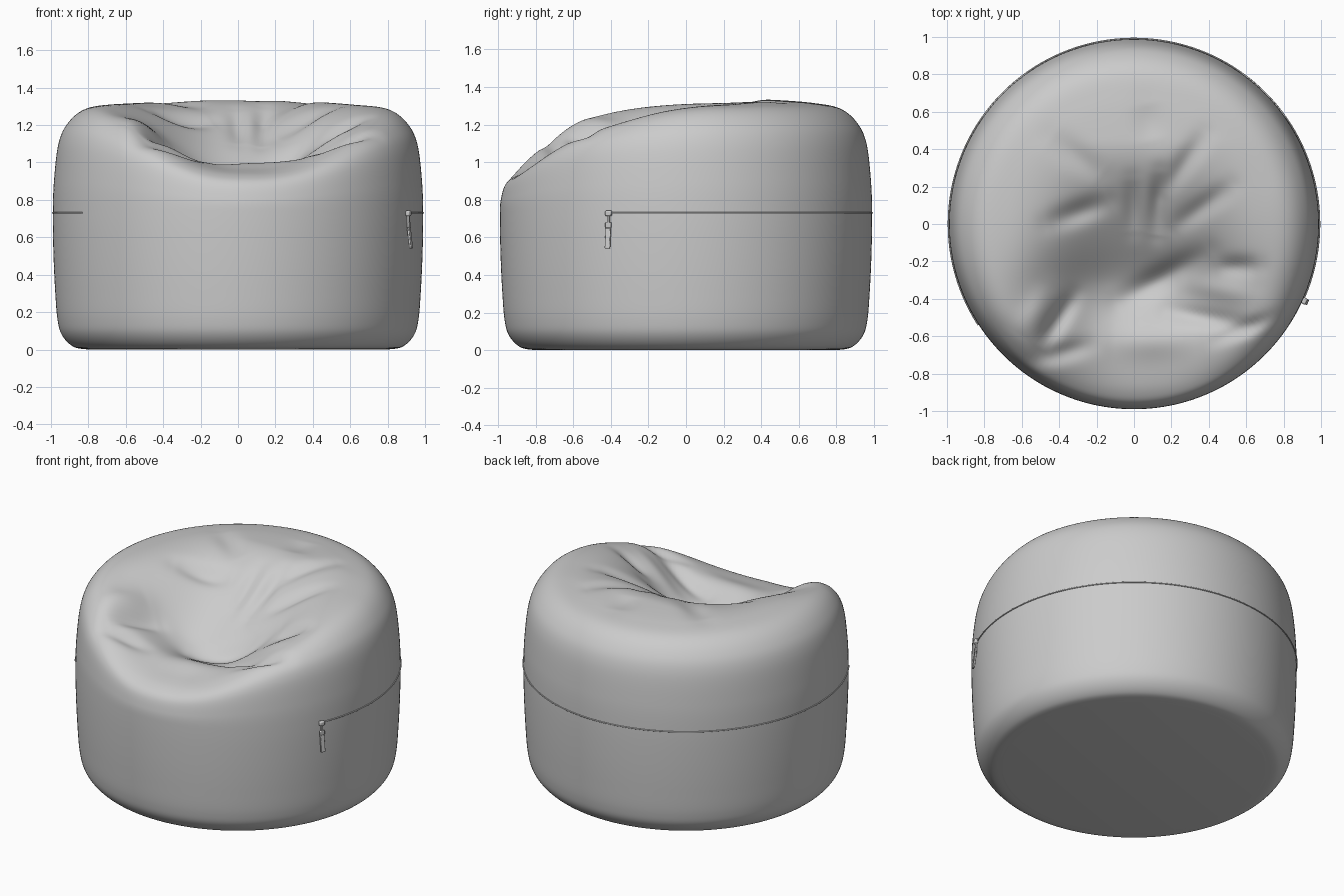
import bpy, bmesh, math
from mathutils import Vector

cube = bpy.data.objects.get("Cube")
if cube:
    bpy.data.objects.remove(cube)


def material(name, value):
    mat = bpy.data.materials.new(name)
    mat.use_nodes = True
    colour = (value, value, value, 1)
    mat.diffuse_color = colour
    mat.node_tree.nodes["Principled BSDF"].inputs["Base Color"].default_value = colour
    return mat


FABRIC = material("grey fabric", 0.6)
SEGMENTS, STEPS = 200, 10
SHOULDER = 0.75      # the cushion only sags above this height
CROWN = 1.335

# Radius and height, from the base up to the crown
PROFILE = [(0.80, 0), (0.88, 0.015), (0.94, 0.075), (0.965, 0.16), (0.978, 0.32),
           (0.987, 0.52), (0.99, 0.72), (0.984, 0.9), (0.96, 1.1), (0.91, 1.21),
           (0.82, 1.285), (0.68, 1.315), (0.5, 1.33), (0.33, CROWN), (0.16, CROWN), (0.01, CROWN)]

# Fabric folds: start, end, width, depth (negative depth is a ridge)
FOLDS = [((-.46, .00), (-.14, .12), .06, .035), ((-.44, .46), (-.18, .26), .07, .022),
         ((-.01, .24), (.00, -.04), .05, .025), ((.14, .28), (.12, -.06), .05, .035),
         ((.16, .16), (.38, .48), .055, .028), ((.10, .45), (.06, .64), .08, .014),
         ((.22, -.02), (.52, .20), .055, .03), ((-.08, -.42), (.40, -.15), .065, .045),
         ((-.50, -.66), (-.32, -.38), .05, .045), ((-.56, -.74), (-.24, -.65), .05, .035),
         ((.18, -.47), (.62, -.54), .05, .04), ((.45, -.23), (.67, -.23), .05, .035),
         ((.44, -.62), (.74, -.50), .04, .03), ((.28, -.32), (.64, -.39), .06, -.025),
         ((-.60, -.60), (-.44, -.34), .07, -.025), ((-.12, -.62), (.34, -.61), .10, -.03)]


def smooth(a, b, v):
    t = max(0, min(1, (v - a) / (b - a)))
    return t * t * (3 - 2 * t)


def fold_depth(p, start, end, width, depth):
    """Soft groove that fades out towards both ends."""
    a, b = Vector(start), Vector(end)
    t = max(0, min(1, (p - a).dot(b - a) / (b - a).length_squared))
    fade = 0.3 + 0.7 * math.sin(math.pi * t)
    return depth * fade * math.exp(-((p - a.lerp(b, t)).length / width) ** 2)


def sag(x, y):
    """How far the seat drops below the crown."""
    drop = 0.325 * smooth(0.45, -0.33, y) + 0.09 * math.exp(-((y + 0.38) / 0.2) ** 2)
    half_width = 0.46 + 0.1 * smooth(0.1, -0.7, y)
    drop *= math.exp(-(abs(x - 0.05) / half_width) ** 2.7)
    drop += 0.05 * smooth(0.2, 0.9, x) * smooth(0.2, -0.5, y)
    drop += 0.04 * smooth(-0.45, -0.85, y)
    return drop + sum(fold_depth(Vector((x, y)), *f) for f in FOLDS)


def spline(points):
    """Catmull-Rom curve through the points."""
    pts = [Vector(p) for p in points]
    pts = [pts[0]] + pts + [pts[-1]]
    out = []
    for a, b, c, d in zip(pts, pts[1:], pts[2:], pts[3:]):
        for i in range(STEPS):
            t = i / STEPS
            out.append(0.5 * (2 * b + (c - a) * t + (2 * a - 5 * b + 4 * c - d) * t * t
                              + (3 * b - a - 3 * c + d) * t ** 3))
    return out + [pts[-1]]


def finish(obj, angle=60):
    obj.data.materials.append(FABRIC)
    bpy.ops.object.select_all(action="DESELECT")
    obj.select_set(True)
    bpy.context.view_layer.objects.active = obj
    bpy.ops.object.shade_smooth_by_angle(angle=math.radians(angle))
    return obj


def mesh_object(name, bm):
    bmesh.ops.recalc_face_normals(bm, faces=bm.faces)
    mesh = bpy.data.meshes.new(name)
    bm.to_mesh(mesh)
    bm.free()
    obj = bpy.data.objects.new(name, mesh)
    bpy.context.collection.objects.link(obj)
    return obj


# Cushion body: turned profile, with the part above the shoulder pressed into a seat
bm = bmesh.new()
rings = []
for r, z in spline(PROFILE):
    ring = []
    for i in range(SEGMENTS):
        a = math.tau * i / SEGMENTS
        x, y = r * math.cos(a), r * math.sin(a)
        h = z
        if z > SHOULDER:
            h = SHOULDER + (z - SHOULDER) * (1 - sag(x, y) / (CROWN - SHOULDER))
        ring.append(bm.verts.new((x, y, h)))
    rings.append(ring)
for low, high in zip(rings, rings[1:]):
    for i in range(SEGMENTS):
        j = (i + 1) % SEGMENTS
        bm.faces.new((low[i], low[j], high[j], high[i]))
bm.faces.new(rings[0])
bm.faces.new(rings[-1])
finish(mesh_object("cushion_body", bm))


def tube(name, points, radius):
    curve = bpy.data.curves.new(name, "CURVE")
    curve.dimensions = "3D"
    curve.bevel_depth = radius
    curve.bevel_resolution = 2
    curve.use_fill_caps = True
    line = curve.splines.new("POLY")
    line.points.add(len(points) - 1)
    for point, co in zip(line.points, points):
        point.co = (*co, 1)
    obj = bpy.data.objects.new(name, curve)
    bpy.context.collection.objects.link(obj)
    bpy.ops.object.select_all(action="DESELECT")
    obj.select_set(True)
    bpy.context.view_layer.objects.active = obj
    bpy.ops.object.convert(target="MESH")
    return finish(bpy.context.object)


# Zip seam round the back, from the left front to the right front
START, END = math.radians(-25), math.radians(213)
seam = []
for i in range(161):
    a = START + (END - START) * i / 160
    seam.append((0.992 * math.cos(a), 0.992 * math.sin(a), 0.73))
tube("zip_seam", seam, 0.004)


def box(name, radius, z, size, tilt=0):
    """Bevelled block on the cushion wall at the start of the seam."""
    a = START + 0.012
    bpy.ops.mesh.primitive_cube_add(size=1, location=(radius * math.cos(a), radius * math.sin(a), z),
                                    rotation=(0, tilt, a))
    obj = bpy.context.object
    obj.name = name
    obj.scale = size
    bpy.ops.object.transform_apply(location=False, rotation=False, scale=True)
    bevel = obj.modifiers.new("Bevel", "BEVEL")
    bevel.width = min(size) * 0.3
    bevel.segments = 2
    return finish(obj, 40)


# Zip slider and hanging pull tab
box("zip_slider", 1.0, 0.728, (0.024, 0.035, 0.03))
box("zip_link", 1.0, 0.69, (0.012, 0.016, 0.06))
box("zip_pull_neck", 1.003, 0.665, (0.014, 0.034, 0.03))
box("zip_pull_tab", 1.009, 0.595, (0.012, 0.03, 0.11), -0.12)
